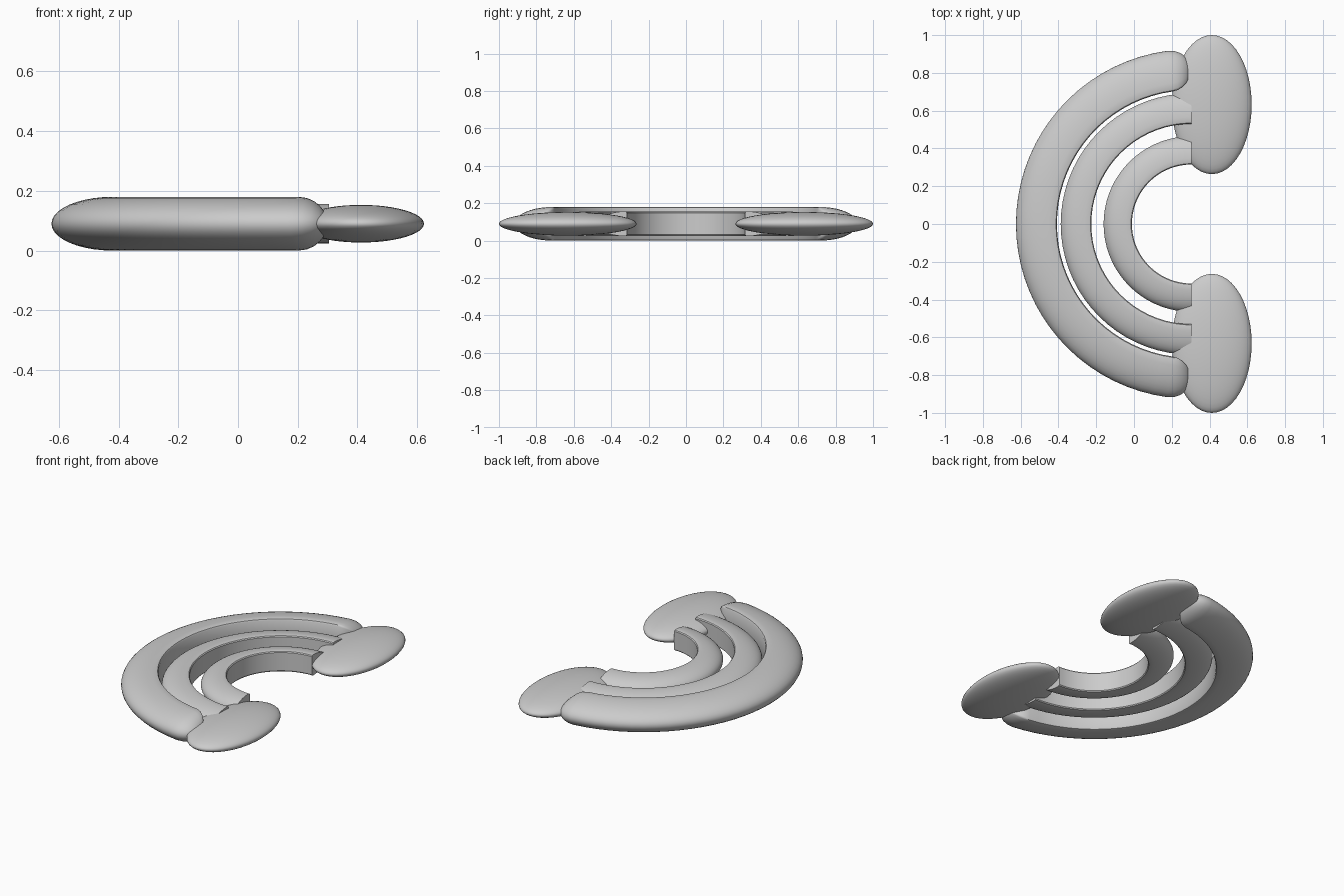
import bpy, bmesh, math

if "Cube" in bpy.data.objects:
    bpy.data.objects.remove(bpy.data.objects["Cube"])

CX, CZ = 0.30, 0.09   # shared arc centre and mid height


def finish(bm, name, angle=35):
    bmesh.ops.recalc_face_normals(bm, faces=bm.faces)
    me = bpy.data.meshes.new(name)
    bm.to_mesh(me)
    bm.free()
    ob = bpy.data.objects.new(name, me)
    bpy.context.collection.objects.link(ob)
    bpy.ops.object.select_all(action='DESELECT')
    ob.select_set(True)
    bpy.context.view_layer.objects.active = ob
    bpy.ops.object.shade_smooth_by_angle(angle=math.radians(angle))
    return ob


def d_profile(r0, r1, h, n=10):
    """Closed D section: near-upright inner wall, elliptical outer side."""
    b = 0.012
    pts = [(r0, h * 0.88), (r0 + b * 0.4, h * 0.97)]
    half = []
    for i in range(n):
        t = math.pi / 2 * i / n
        half.append((r0 + b + (r1 - r0 - b) * math.sin(t), h * math.cos(t)))
    top = pts + half
    return top + [(r1, 0)] + [(r, -z) for r, z in reversed(top)]


def arc_band(name, r0, r1, h, x_end, dome=0.0, segs=36):
    """Sweep the D section through half a turn; dome rounds off both ends."""
    prof = d_profile(r0, r1, h)
    rm = (r0 + r1) / 2
    d = dome / rm
    stops = [(math.pi / 2 + d + (math.pi - 2 * d) * i / segs, 1.0) for i in range(segs + 1)]
    if dome:
        caps = [(u, math.sqrt(1 - u * u)) for u in (0.3, 0.55, 0.75, 0.88, 0.96, 0.995)]
        stops = ([(math.pi / 2 + d * (1 - u), s) for u, s in reversed(caps)] + stops +
                 [(3 * math.pi / 2 - d * (1 - u), s) for u, s in caps])
    bm = bmesh.new()
    rings = []
    for a, s in stops:
        rings.append([bm.verts.new((x_end + (rm + (r - rm) * s) * math.cos(a),
                                    (rm + (r - rm) * s) * math.sin(a), CZ + z * s))
                      for r, z in prof])
    n = len(prof)
    for A, B in zip(rings, rings[1:]):
        for i in range(n):
            j = (i + 1) % n
            bm.faces.new((A[i], A[j], B[j], B[i]))
    bm.faces.new(rings[0])
    bm.faces.new(rings[-1])
    return finish(bm, name)


# Three nested arcs
arc_band("outer_arc", 0.708, 0.925, 0.09, CX, dome=0.11)
arc_band("middle_arc", 0.53, 0.692, 0.066, CX + 0.004)
arc_band("inner_arc", 0.315, 0.465, 0.066, CX + 0.004)

# Flattened cloud pads at both ends
for side, label in ((1, "back"), (-1, "front")):
    bm = bmesh.new()
    bmesh.ops.create_uvsphere(bm, u_segments=48, v_segments=24, radius=1)
    for v in bm.verts:
        v.co = (0.412 + v.co.x * 0.211, side * 0.632 + v.co.y * 0.368, CZ + v.co.z * 0.063)
    finish(bm, "cloud_pad_" + label, 60)
